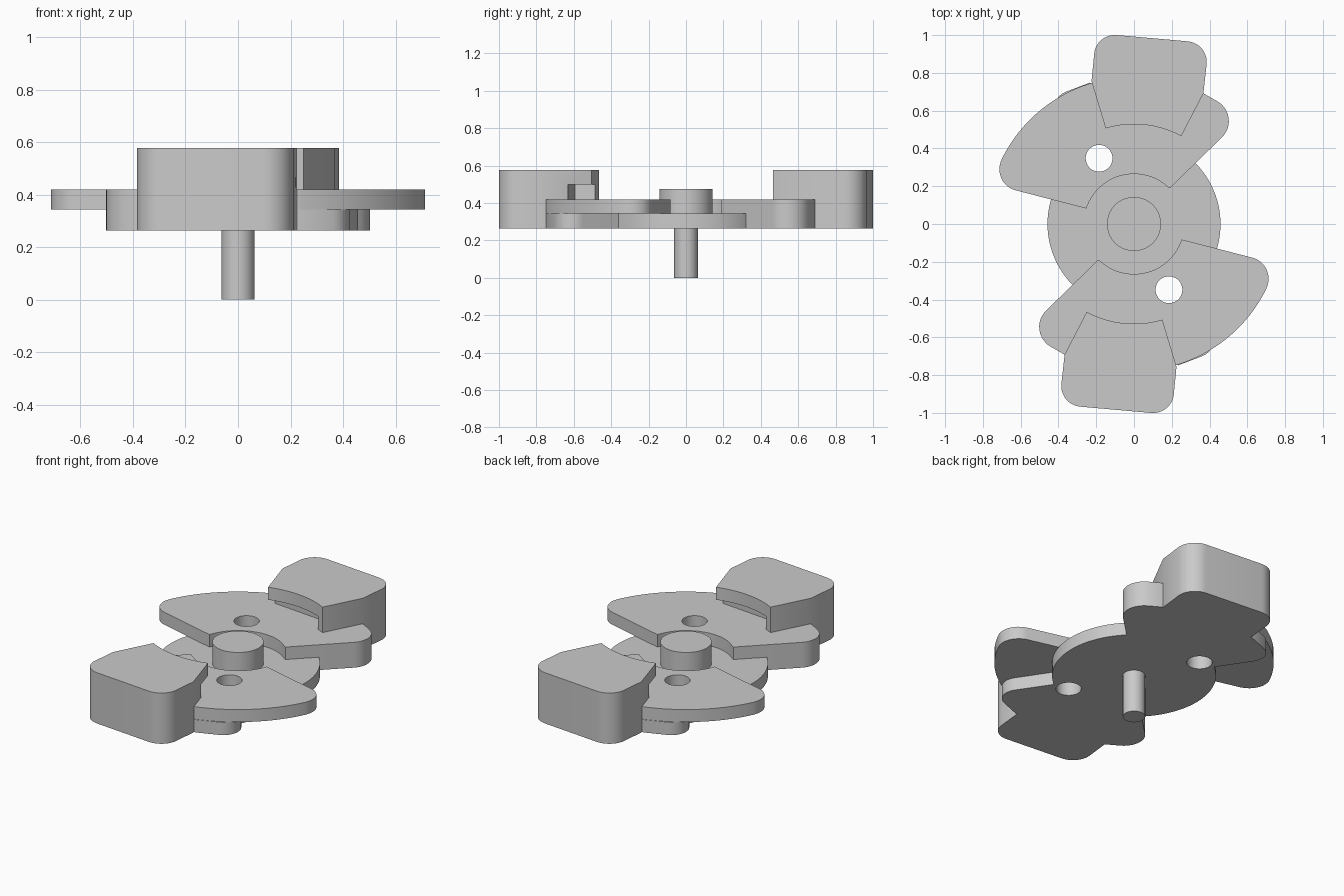
import bpy
import bmesh
from math import cos, sin, radians, tan, pi
from mathutils import Vector, Matrix

cube = bpy.data.objects.get("Cube")
if cube:
    bpy.data.objects.remove(cube, do_unlink=True)

grey = bpy.data.materials.new("plain_grey")
grey.use_nodes = True
COLOUR = (0.59, 0.59, 0.59, 1)
grey.diffuse_color = COLOUR
grey.node_tree.nodes["Principled BSDF"].inputs["Base Color"].default_value = COLOUR

# Heights shared by the stacked layers
BASE, MID, DECK, SLOT, TOP = 0.264, 0.343, 0.42, 0.5, 0.577


def arc(r, a0, a1, n=24, centre=(0, 0)):
    """Points along a circular arc, angles in degrees."""
    angles = [radians(a0 + (a1 - a0) * i / n) for i in range(n + 1)]
    return [(centre[0] + r * cos(a), centre[1] + r * sin(a)) for a in angles]


def fillet(before, corner, after, r, n=10):
    """Replace a corner by a tangent arc."""
    c = Vector(corner)
    u = (Vector(before) - c).normalized()
    v = (Vector(after) - c).normalized()
    half = u.angle(v) / 2
    centre = c + (u + v).normalized() * (r / sin(half))
    start = c + u * (r / tan(half)) - centre
    end = c + v * (r / tan(half)) - centre
    turn = start.angle_signed(end)
    points = []
    for i in range(n + 1):
        p = centre + Matrix.Rotation(-turn * i / n, 2) @ start
        points.append((p.x, p.y))
    return points


def prism(name, outline, z0, z1, turned=False):
    """Extrude a flat outline, optionally turned half way round the axis."""
    s = -1 if turned else 1
    bm = bmesh.new()
    face = bm.faces.new([bm.verts.new((s * x, s * y, z0)) for x, y in outline])
    top = bmesh.ops.extrude_face_region(bm, geom=[face])["geom"]
    bmesh.ops.translate(bm, vec=(0, 0, z1 - z0),
                        verts=[g for g in top if isinstance(g, bmesh.types.BMVert)])
    bmesh.ops.recalc_face_normals(bm, faces=bm.faces)
    mesh = bpy.data.meshes.new(name)
    bm.to_mesh(mesh)
    bm.free()
    obj = bpy.data.objects.new(name, mesh)
    bpy.context.collection.objects.link(obj)
    mesh.materials.append(grey)
    return obj


def circle(r, centre=(0, 0), n=64):
    return arc(r, 0, 360, n, centre)[:-1]


def cut(obj, outline, z0, z1, turned=False):
    """Subtract a prism and discard the cutter."""
    cutter = prism("cutter", outline, z0, z1, turned)
    cutter.hide_render = True
    mod = obj.modifiers.new("cut", "BOOLEAN")
    mod.operation = "DIFFERENCE"
    mod.solver = "EXACT"
    mod.object = cutter
    bpy.context.view_layer.objects.active = obj
    bpy.ops.object.modifier_apply(modifier=mod.name)
    bpy.data.objects.remove(cutter, do_unlink=True)


# Outlines of the rear half; the front half is the same turned round
lobe = fillet((0.19, 0.19), (0.58, 0.57), (0.37, 0.69), 0.12)
rim = arc(0.78, 106, 154)
wing_outline = ([(0.19, 0.19)] + lobe + [(0.37, 0.69)] + rim
                + fillet(rim[-1], (-0.748, 0.21), (-0.25, 0.08), 0.115)
                + arc(0.265, 162, 47))

arm_outline = ([(0.19, 0.19)] + lobe + [(0.37, 0.69), (-0.235, 0.748)]
               + fillet((-0.235, 0.748), (-0.478, 0.655), (-0.175, 0.205), 0.1)
               + [(-0.175, 0.205)])

weight_outline = ([(0.25, 0.465), (0.367, 0.69)]
                  + fillet((0.367, 0.69), (0.397, 0.957), (-0.2, 1.01), 0.11)
                  + fillet((0.397, 0.957), (-0.2, 1.01), (-0.225, 0.755), 0.11)
                  + [(-0.225, 0.755)] + arc(0.528, 106.5, 62)[:-1])

slot_outline = [(-0.5, 0.36), (0.19, 0.3), (0.21, 0.593), (-0.5, 0.66)]
hole = circle(0.071, (-0.185, 0.348), 40)

# Central disc, hub and shaft
disc = prism("base_disc", circle(0.458, n=96), BASE, MID)
prism("hub", circle(0.143), BASE, 0.475)
prism("shaft", circle(0.063, n=48), 0, BASE + 0.02)

# Paired arms, wings and slotted weights
for side, turned in (("rear", False), ("front", True)):
    arm = prism(side + "_arm", arm_outline, BASE, MID, turned)
    wing = prism(side + "_wing", wing_outline, MID, DECK, turned)
    weight = prism(side + "_weight", weight_outline, BASE, TOP, turned)
    cut(weight, slot_outline, DECK, SLOT, turned)
    for part in (disc, arm, wing):
        cut(part, hole, BASE - 0.1, TOP, turned)

# Smooth the curved walls, keep the edges crisp
bpy.ops.object.select_all(action="DESELECT")
for obj in bpy.context.collection.objects:
    if obj.type == "MESH" and obj.data.materials and obj.data.materials[0] == grey:
        obj.select_set(True)
        bpy.context.view_layer.objects.active = obj
bpy.ops.object.shade_smooth_by_angle(angle=pi / 6)
